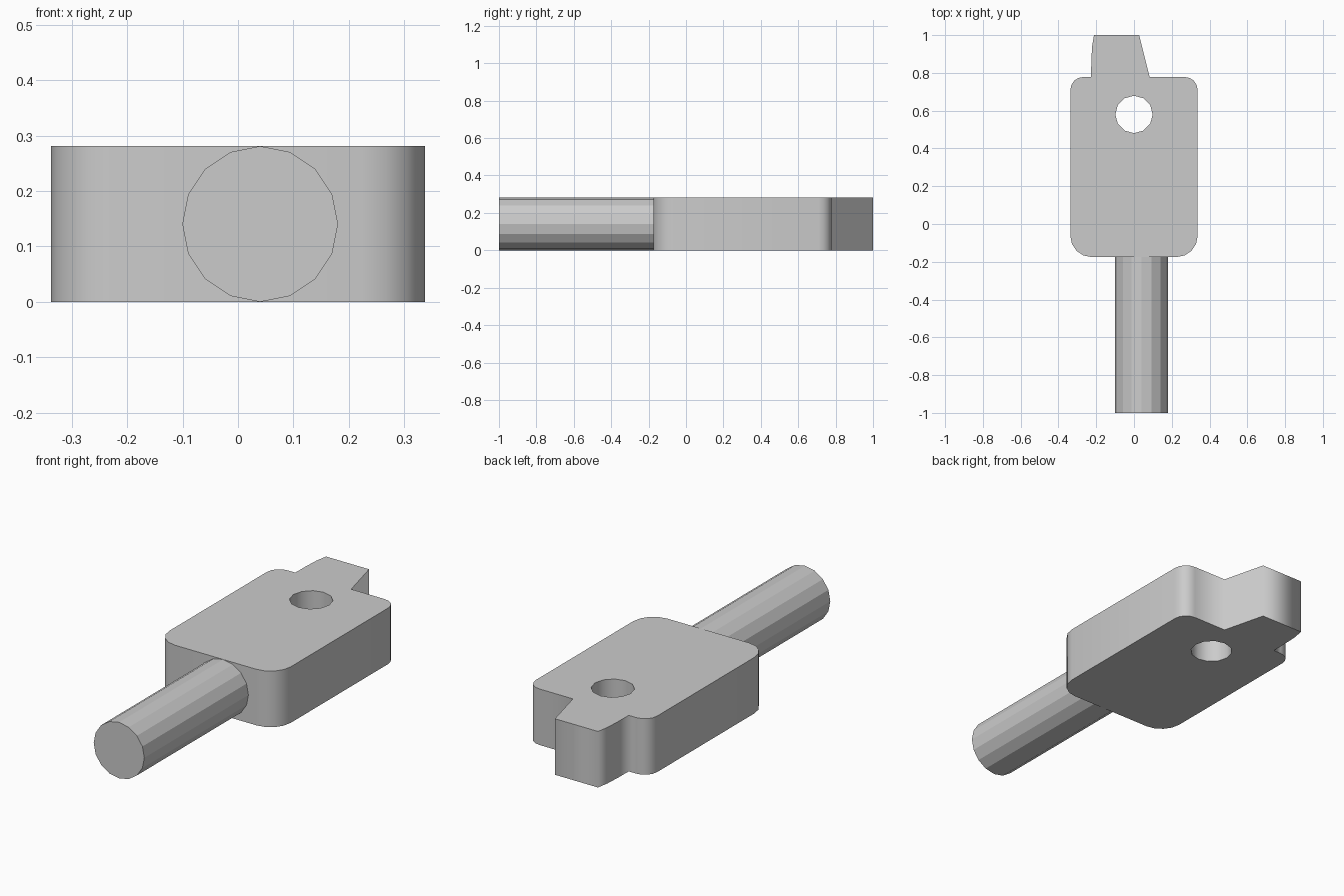
import bpy
from math import sin, cos, pi, radians

if "Cube" in bpy.data.objects:
    bpy.data.objects.remove(bpy.data.objects["Cube"])

THICK = 0.281


def arc(cx, cy, r, start, end, steps):
    """Points on an arc, angles in degrees."""
    return [(cx + r * cos(radians(start + (end - start) * i / steps)),
             cy + r * sin(radians(start + (end - start) * i / steps)))
            for i in range(steps + 1)]


def extruded_plate(name, loops, thickness):
    """Flat plate from closed outlines; inner outlines become holes."""
    curve = bpy.data.curves.new(name, 'CURVE')
    curve.dimensions = '2D'
    curve.fill_mode = 'BOTH'
    curve.extrude = thickness / 2
    for loop in loops:
        spline = curve.splines.new('POLY')
        spline.points.add(len(loop) - 1)
        for point, (x, y) in zip(spline.points, loop):
            point.co = (x, y, 0, 1)
        spline.use_cyclic_u = True
    obj = bpy.data.objects.new(name, curve)
    obj.location.z = thickness / 2
    bpy.context.collection.objects.link(obj)
    bpy.ops.object.select_all(action='DESELECT')
    obj.select_set(True)
    bpy.context.view_layer.objects.active = obj
    bpy.ops.object.convert(target='MESH')
    return bpy.context.object


# plate with rounded corners, tapered end tab and round hole
W, FRONT, BACK = 0.337, -0.175, 0.778
RF, RB = 0.112, 0.068
tab = [(0.083, BACK), (0.027, 1.0), (-0.212, 1.0),
       (-0.222, 0.94), (-0.226, 0.86), (-0.227, BACK)]
outline = (arc(-W + RF, FRONT + RF, RF, 180, 270, 4)
           + arc(W - RF, FRONT + RF, RF, 270, 360, 4)
           + arc(W - RB, BACK - RB, RB, 0, 90, 4)
           + tab
           + arc(-W + RB, BACK - RB, RB, 90, 180, 4))
hole = arc(0, 0.58, 0.099, 0, 360, 12)[:-1]
plate = extruded_plate("plate", [outline, hole], THICK)

# round shaft, 16 flat sides, running out of the front
bpy.ops.mesh.primitive_cylinder_add(
    vertices=16, radius=THICK / 2, depth=1.0 + FRONT,
    location=(0.04, (FRONT - 1.0) / 2, THICK / 2), rotation=(pi / 2, 0, 0))
bpy.context.object.name = "shaft"
